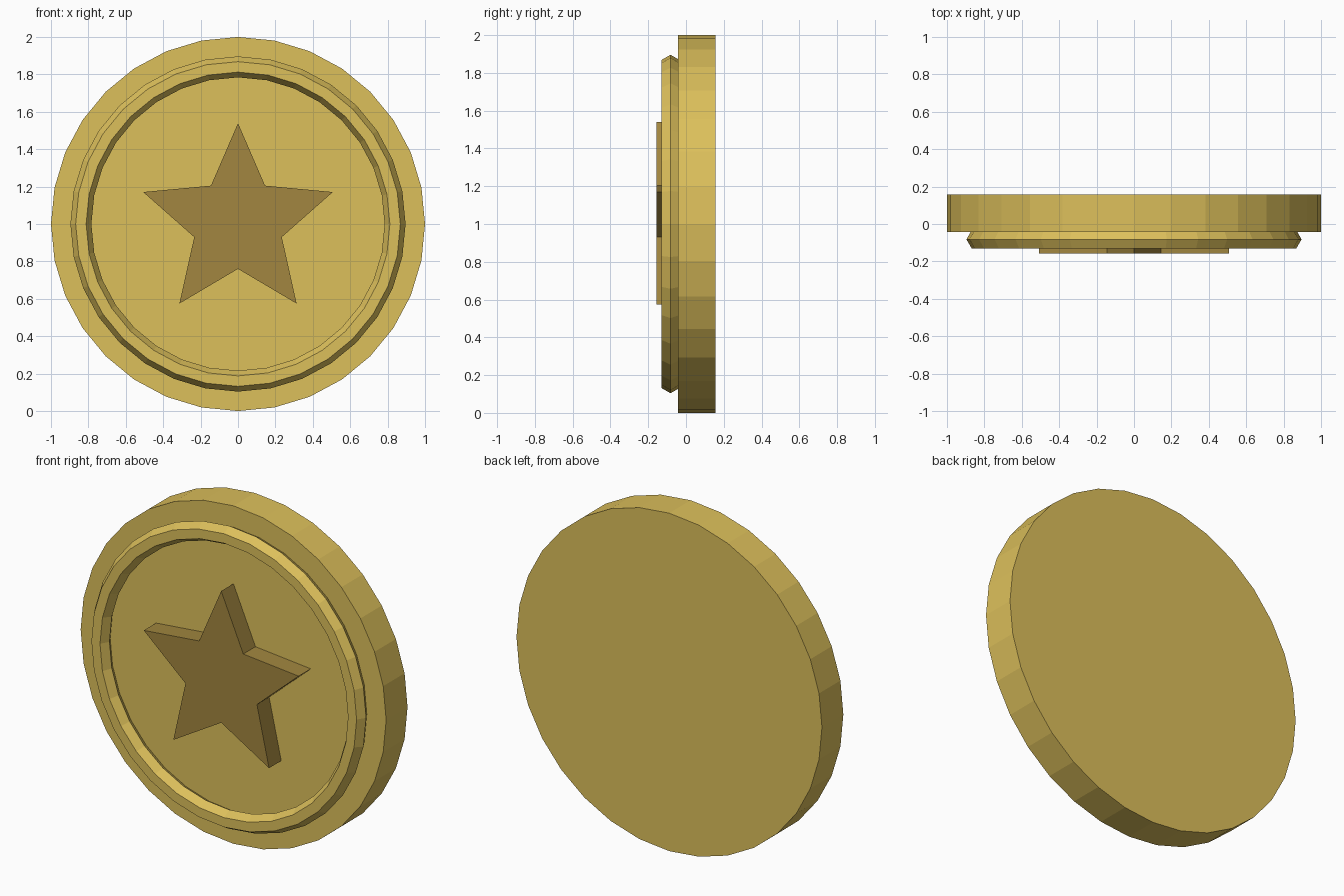
import bpy
import math

if "Cube" in bpy.data.objects:
    bpy.data.objects.remove(bpy.data.objects["Cube"])

SIDES = 32
CENTRE_Z = 1.0


def make_material(name, rgb):
    mat = bpy.data.materials.new(name)
    mat.diffuse_color = (*rgb, 1.0)
    mat.use_nodes = True
    mat.node_tree.nodes["Principled BSDF"].inputs["Base Color"].default_value = mat.diffuse_color
    return mat


def polar(radius, angle, y, cz=CENTRE_Z):
    """Point on an upright circle, angle measured clockwise from the top."""
    return (radius * math.sin(angle), y, cz + radius * math.cos(angle))


def make_object(name, verts, faces, mat):
    mesh = bpy.data.meshes.new(name)
    mesh.from_pydata(verts, [], faces)
    mesh.materials.append(mat)
    obj = bpy.data.objects.new(name, mesh)
    bpy.context.collection.objects.link(obj)
    return obj


def make_prism(name, radii, y_front, y_back, mat, cz=CENTRE_Z):
    """Extrude an outline, given as radii at even angles, along y."""
    n = len(radii)
    verts = [polar(r, math.tau * i / n, y, cz)
             for y in (y_front, y_back) for i, r in enumerate(radii)]
    faces = [tuple(range(n)), tuple(reversed(range(n, 2 * n)))]
    faces += [(i, i + n, (i + 1) % n + n, (i + 1) % n) for i in range(n)]
    return make_object(name, verts, faces, mat)


gold = make_material("gold", (0.72, 0.525, 0.105))
bronze = make_material("dark gold", (0.36, 0.24, 0.05))

# Coin body
make_prism("coin_disc", [1.0] * SIDES, -0.043, 0.157, gold)

# Raised ring with a hexagonal section
bpy.ops.mesh.primitive_torus_add(
    major_segments=SIDES, minor_segments=6, major_radius=0.84,
    minor_radius=0.056, location=(0, -0.082, CENTRE_Z),
    rotation=(math.pi / 2, 0, 0))
ring = bpy.context.object
ring.name = "raised_ring"
ring.data.materials.append(gold)

# Raised five-pointed star, sunk slightly into the coin
make_prism("star", [0.533, 0.246] * 5, -0.157, -0.03, bronze, 1.006)
